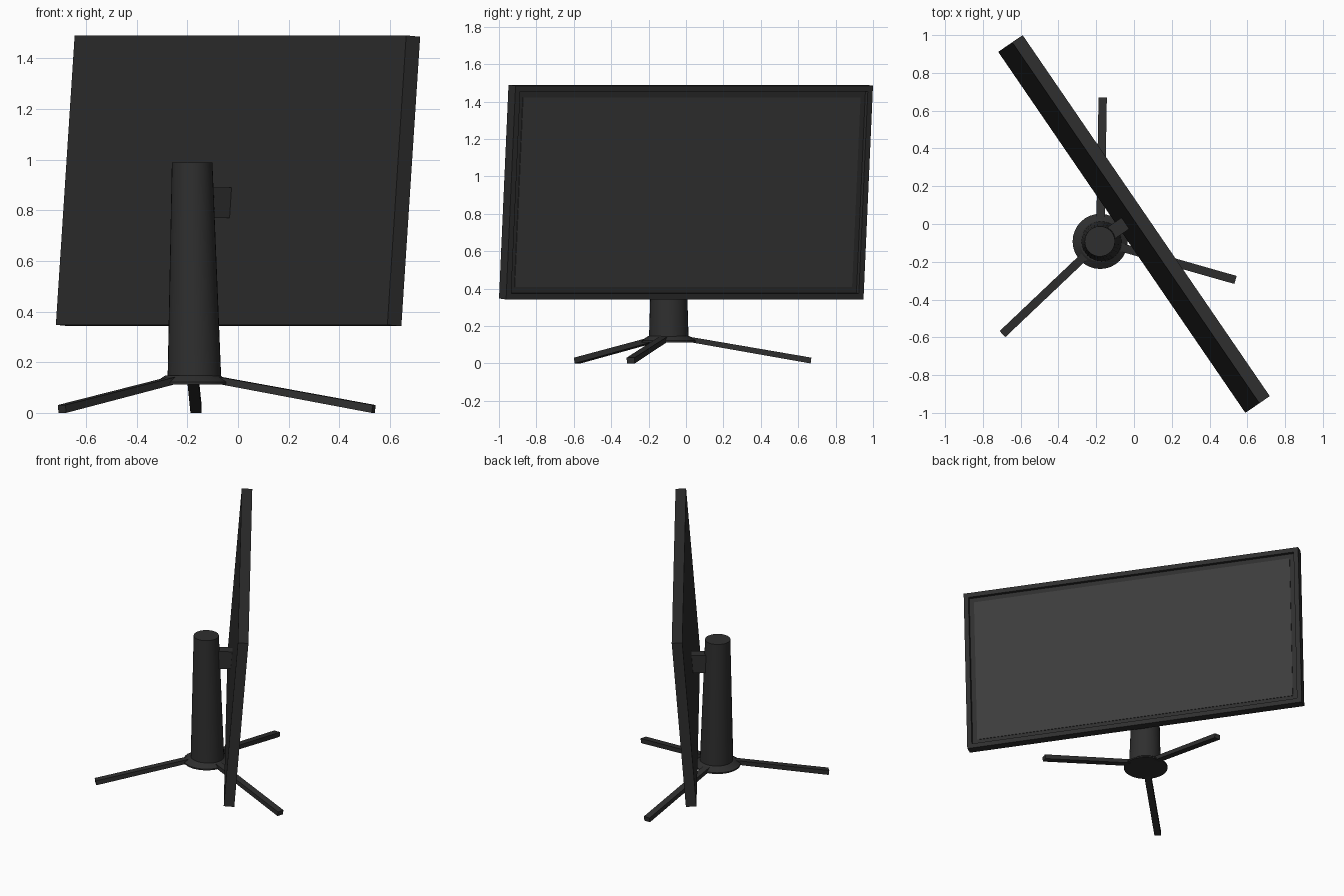
import bpy, bmesh
from math import radians, cos, sin
from mathutils import Matrix, Vector

if "Cube" in bpy.data.objects:
    bpy.data.objects.remove(bpy.data.objects["Cube"])


def material(name, v):
    m = bpy.data.materials.new(name)
    m.diffuse_color = (v, v, v, 1)
    m.use_nodes = True
    m.node_tree.nodes["Principled BSDF"].inputs["Base Color"].default_value = m.diffuse_color
    return m


BODY = material("dark_plastic", 0.028)
GLASS = material("screen_grey", 0.045)


def finish(name, bm, mat, matrix=Matrix()):
    bmesh.ops.recalc_face_normals(bm, faces=bm.faces)
    me = bpy.data.meshes.new(name)
    bm.to_mesh(me)
    bm.free()
    me.materials.append(mat)
    ob = bpy.data.objects.new(name, me)
    ob.matrix_world = matrix
    bpy.context.collection.objects.link(ob)
    return ob


def box(size, centre=(0, 0, 0)):
    bm = bmesh.new()
    bmesh.ops.create_cube(bm, size=1, matrix=Matrix.Translation(centre) @ Matrix.Diagonal((*size, 1)))
    return bm


def loft(name, rings, n=32):
    """Stack of circles (x, y, z, radius), capped and smoothed round the sides."""
    bm = bmesh.new()
    loops = [[bm.verts.new((x + r * cos(6.2831853 * i / n), y + r * sin(6.2831853 * i / n), z))
              for i in range(n)] for x, y, z, r in rings]
    for a, b in zip(loops, loops[1:]):
        for i in range(n):
            j = (i + 1) % n
            bm.faces.new((a[i], a[j], b[j], b[i]))
    bm.faces.new(loops[0][::-1])
    bm.faces.new(loops[-1])
    ob = finish(name, bm, BODY)
    bpy.ops.object.select_all(action='DESELECT')
    ob.select_set(True)
    bpy.context.view_layer.objects.active = ob
    bpy.ops.object.shade_smooth_by_angle(angle=radians(25))


# Display: local x along the width, +y out of the screen
W, T, H = 2.316, 0.067, 1.146
turn = Matrix.Rotation(radians(-55.6), 4, 'Z')
pose = Matrix.Translation((0, 0, 0.916)) @ turn @ Matrix.Rotation(radians(-4.5), 4, 'X')

# Housing with recessed front
bm = box((W, T, H))
front = [f for f in bm.faces if f.normal.y > 0.9]
bmesh.ops.inset_individual(bm, faces=front, thickness=0.045)
bmesh.ops.inset_individual(bm, faces=front, thickness=0.001, depth=-0.022)
finish("display_housing", bm, BODY, pose)

# Screen sheet lying in the recess
finish("screen", box((W - 0.13, 0.006, H - 0.13), (0, T / 2 - 0.021, 0)), GLASS, pose)

# Arm joining column and housing
finish("mount_arm", box((0.072, 0.12, 0.12), (-0.029, -0.09, 0.83)), BODY, turn)

# Tapered column and flared foot
CX, CY = -0.179, -0.092
loft("column", [(-0.172, -0.092, 0.13, 0.106), (-0.181, -0.092, 0.988, 0.08)])
loft("foot_flange", [(CX, CY, 0.113, 0.146), (CX, CY, 0.122, 0.146), (CX, CY, 0.148, 0.108)])

# Three sloping legs
for k, (angle, reach) in enumerate([(89, 0.762), (-15.9, 0.745), (223.5, 0.713)]):
    a, b = Vector((0.09, 0, 0.132)), Vector((reach, 0, 0.017))
    bm = box((b.x - a.x, 0.044, 0.028))
    for v in bm.verts:
        v.co += Vector(((a.x + b.x) / 2, 0, b.z if v.co.x > 0 else a.z))
    for v in bm.verts:
        v.co.z = max(v.co.z, 0)
        if v.co.x > 0.4 and v.co.z < 0.017:
            v.co.x -= 0.004
            v.co.z = 0
    finish(f"leg_{k + 1}", bm, BODY, Matrix.Translation((CX, CY, 0)) @ Matrix.Rotation(radians(angle), 4, 'Z'))
